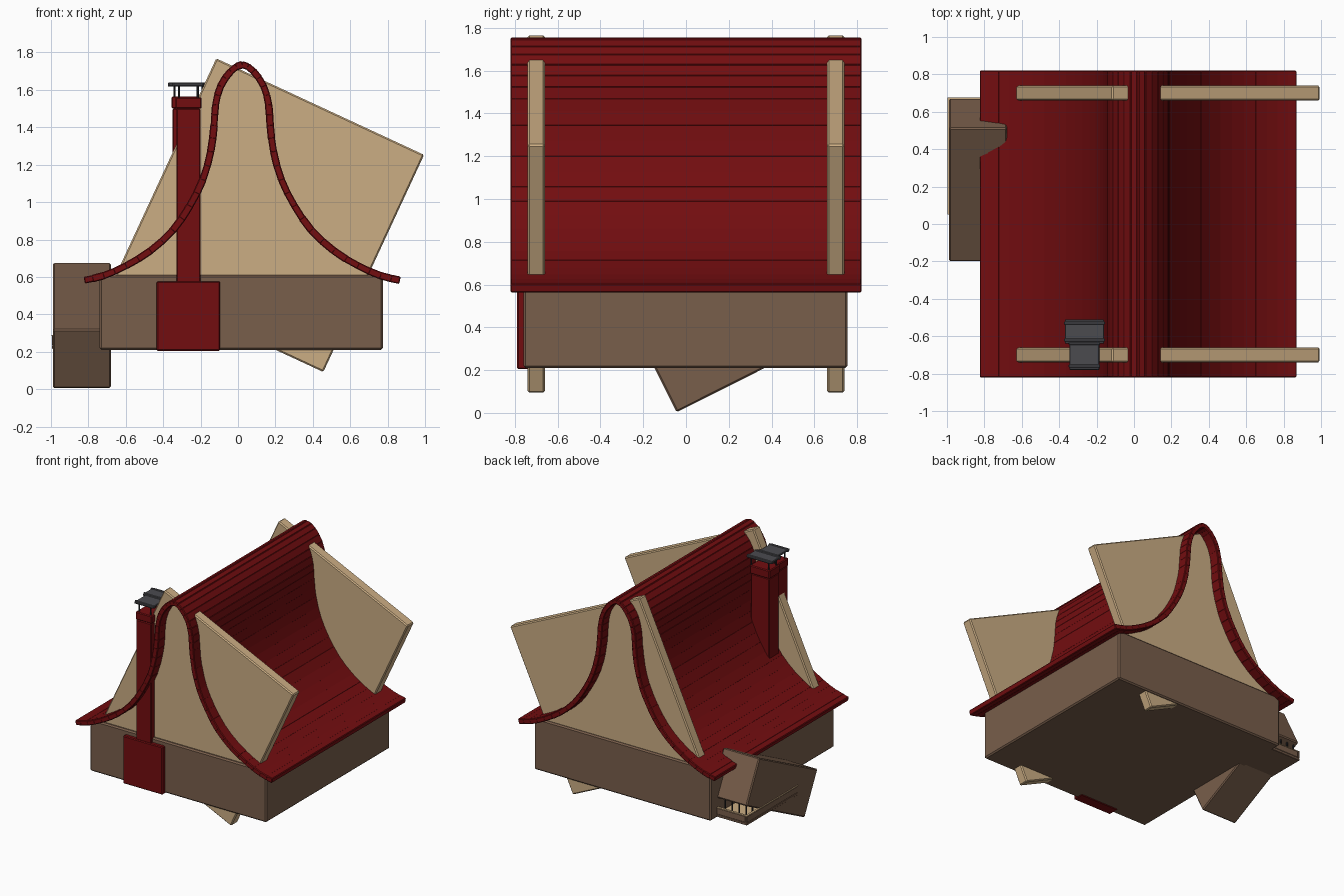
import bpy
import math
import random
from mathutils import Vector

random.seed(4)
if "Cube" in bpy.data.objects:
    bpy.data.objects.remove(bpy.data.objects["Cube"])


def material(name, r, g, b):
    m = bpy.data.materials.new(name)
    m.use_nodes = True
    m.diffuse_color = (r, g, b, 1)
    bsdf = m.node_tree.nodes["Principled BSDF"]
    bsdf.inputs["Base Color"].default_value = (r, g, b, 1)
    bsdf.inputs["Roughness"].default_value = 0.8
    return m


RED = material("deep red", 0.17, 0.004, 0.005)
TAN = material("tan plaster", 0.60, 0.42, 0.23)
BROWN = material("brown wood", 0.19, 0.112, 0.07)
GREY = material("dark grey metal", 0.07, 0.07, 0.078)
BLACK = material("blackened iron", 0.02, 0.02, 0.023)


def block(name, centre, size, mat, rot=(0, 0, 0), bevel=0.006):
    """Bevelled box from its centre, size and rotation."""
    bpy.ops.mesh.primitive_cube_add(size=1, location=centre, rotation=rot)
    ob = bpy.context.object
    ob.name = name
    ob.scale = size
    bpy.ops.object.transform_apply(location=False, rotation=False, scale=True)
    ob.data.materials.append(mat)
    if bevel:
        mod = ob.modifiers.new("soft edges", "BEVEL")
        mod.width = bevel
        mod.segments = 1
    return ob


def span(name, xs, ys, zs, mat, bevel=0.006):
    """Upright box from its limits on each axis."""
    lims = (xs, ys, zs)
    return block(name, [(a + b) / 2 for a, b in lims],
                 [b - a for a, b in lims], mat, bevel=bevel)


def rod(name, x, y, z0, z1, radius, mat):
    bpy.ops.mesh.primitive_cylinder_add(vertices=8, radius=radius, depth=z1 - z0,
                                        location=(x, y, (z0 + z1) / 2))
    ob = bpy.context.object
    ob.name = name
    ob.data.materials.append(mat)
    bpy.ops.object.shade_smooth_by_angle()


# House body
span("house_body", (-0.74, 0.775), (-0.76, 0.755), (0.21, 0.61), BROWN, 0.01)

# Tilted gable panels, front and back
tilt = math.atan2(0.515, 1.11)
for name, y in (("front_gable_panel", -0.70), ("back_gable_panel", 0.70)):
    block(name, (0.17, y, 0.93), (1.225, 0.08, 1.28), TAN, (0, tilt, 0), 0.008)

# Flared roof: overlapping boards laid along a mirrored curve
half = [(0, 1.735), (0.06, 1.70), (0.115, 1.62), (0.142, 1.52), (0.15, 1.41),
        (0.168, 1.27), (0.21, 1.12), (0.28, 0.98), (0.37, 0.85),
        (0.49, 0.74), (0.62, 0.66), (0.74, 0.607), (0.84, 0.583)]
pts = [Vector(p) for p in half]
path = []
for i in range(len(pts) - 1):
    a, b = pts[i], pts[i + 1]
    before = pts[i - 1] if i else Vector((-pts[1].x, pts[1].y))
    after = pts[min(i + 2, len(pts) - 1)]
    mid = (a + b) * 0.5625 - (before + after) * 0.0625
    path += [a, mid]
path.append(pts[-1])

for side, label in ((1, "left"), (-1, "right")):
    for i, (a, b) in enumerate(zip(path, path[1:])):
        c, d = (a + b) / 2, b - a
        angle = math.atan2(-d.y, d.x * side)
        thick = 0.038 + random.uniform(-0.002, 0.003)
        block(f"{label}_roof_board_{i + 1}", (0.022 + c.x * side, 0, c.y),
              (d.length + 0.008, 1.64, thick), RED, (0, angle, 0), 0.005)

# Chimney: base block, front shaft and rear shaft
span("chimney_base", (-0.435, -0.095), (-0.79, -0.70), (0.205, 0.575), RED)
span("chimney_front_shaft", (-0.33, -0.20), (-0.78, -0.63), (0.55, 1.50), RED)
span("chimney_front_collar", (-0.335, -0.195), (-0.78, -0.63), (1.50, 1.56), RED)
span("chimney_rear_shaft", (-0.35, -0.19), (-0.64, -0.52), (0.85, 1.50), RED)
span("chimney_rear_collar", (-0.355, -0.185), (-0.645, -0.515), (1.50, 1.565), RED)

# Chimney caps on thin posts
caps = (("front", (-0.345, -0.185), (-0.78, -0.62)),
        ("rear", (-0.37, -0.16), (-0.64, -0.51)))
for label, xs, ys in caps:
    span(f"{label}_chimney_cap", xs, ys, (1.62, 1.635), GREY, 0.004)
    for y in ys:
        yy = y + (0.02 if y == ys[0] else -0.02)
        span(f"{label}_cap_bar", (xs[0] - 0.004, xs[1] + 0.004),
             (yy - 0.008, yy + 0.008), (1.617, 1.639), GREY, 0.003)
        for x in (xs[0] + 0.03, xs[1] - 0.03):
            rod(f"{label}_cap_post", x, yy, 1.55, 1.625, 0.006, BLACK)

# Tilted side bay
block("side_bay", (-0.835, 0.235, 0.34), (0.31, 0.80, 0.352), BROWN,
      (math.radians(26.7), 0, 0), 0.008)

# Balcony tray under the raised end of the bay
span("balcony_floor", (-0.995, -0.70), (0.05, 0.675), (0.215, 0.235), BROWN, 0.003)
span("balcony_floor_lining", (-0.98, -0.70), (0.06, 0.66), (0.235, 0.241), TAN, 0)
span("balcony_outer_rim", (-0.995, -0.98), (0.05, 0.675), (0.235, 0.285), BROWN, 0.003)
span("balcony_end_rim", (-0.98, -0.70), (0.66, 0.675), (0.235, 0.285), BROWN, 0.003)
span("balcony_outer_trim", (-0.996, -0.979), (0.05, 0.676), (0.285, 0.29), TAN, 0)
span("balcony_end_trim", (-0.98, -0.70), (0.659, 0.676), (0.285, 0.29), TAN, 0)

# Balcony posts
for i in range(5):
    rod("balcony_end_post", -0.965 + i * 0.06, 0.64, 0.235, 0.40, 0.006, BLACK)
for y in (0.50, 0.57):
    rod("balcony_side_post", -0.97, y, 0.235, 0.36, 0.006, BLACK)
